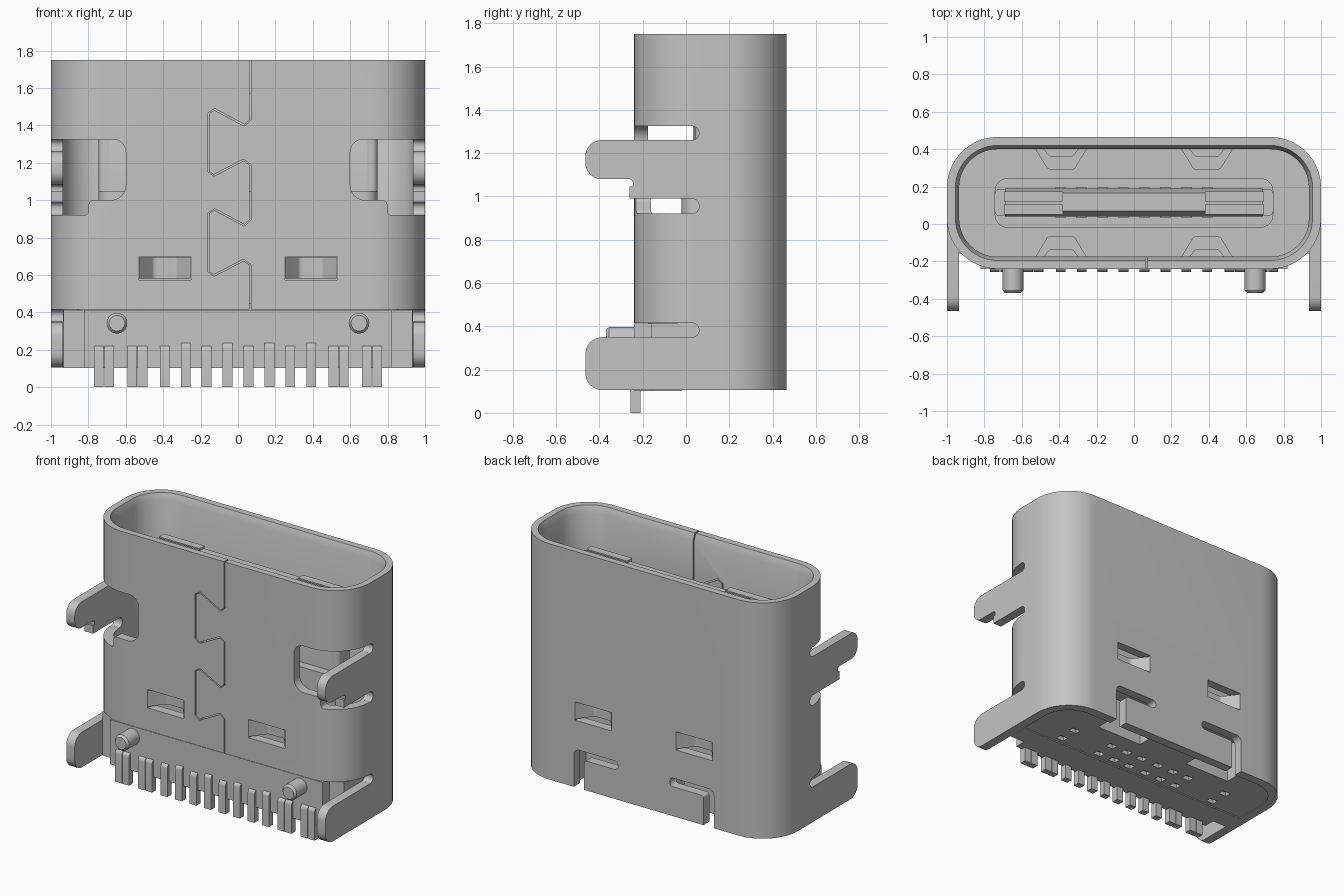
import bpy, bmesh, math
from mathutils import Vector

if "Cube" in bpy.data.objects:
    bpy.data.objects.remove(bpy.data.objects["Cube"])

grey = bpy.data.materials.new("plain_grey")
grey.use_nodes = True
GREY = (0.55, 0.55, 0.55, 1)
grey.diffuse_color = GREY
grey.node_tree.nodes["Principled BSDF"].inputs["Base Color"].default_value = GREY

FRONT, BACK, WALL, TOP, BOTTOM = -0.24, 0.465, 0.065, 1.75, 0.105
MID = (FRONT + BACK) / 2


def rounded(points, steps=8):
    """Turn corners given as (a, b, radius) into arcs."""
    out = []
    for i, pt in enumerate(points):
        p = Vector(pt[:2])
        if len(pt) < 3:
            out.append(p)
            continue
        u = (Vector(points[i - 1][:2]) - p).normalized()
        v = (Vector(points[(i + 1) % len(points)][:2]) - p).normalized()
        half, r = u.angle(v) / 2, pt[2]
        c = p + (u + v).normalized() * r / math.sin(half)
        a = p + u * r / math.tan(half) - c
        b = p + v * r / math.tan(half) - c
        sweep = math.pi - 2 * half
        for k in range(steps + 1):
            t = k / steps
            out.append(c + (a * math.sin((1 - t) * sweep) + b * math.sin(t * sweep)) / math.sin(sweep))
    return out


def place(axis, p, h):
    return {"x": (h, p[0], p[1]), "y": (p[0], h, p[1]), "z": (p[0], p[1], h)}[axis]


def finish(name, bm):
    bmesh.ops.recalc_face_normals(bm, faces=bm.faces)
    mesh = bpy.data.meshes.new(name)
    bm.to_mesh(mesh)
    bm.free()
    mesh.materials.append(grey)
    ob = bpy.data.objects.new(name, mesh)
    bpy.context.collection.objects.link(ob)
    return ob


def prism(name, points, axis, lo, hi):
    """Extrude an outline along an axis."""
    bm = bmesh.new()
    face = bm.faces.new([bm.verts.new(place(axis, p, lo)) for p in rounded(points)])
    ext = bmesh.ops.extrude_face_region(bm, geom=[face])
    move = Vector(place(axis, (0, 0), hi - lo))
    bmesh.ops.translate(bm, vec=move, verts=[g for g in ext["geom"] if isinstance(g, bmesh.types.BMVert)])
    return finish(name, bm)


def rect(a0, a1, b0, b1, *r):
    return [(a0, b0, *r), (a1, b0, *r), (a1, b1, *r), (a0, b1, *r)]


def box(name, x0, x1, y0, y1, z0, z1):
    return prism(name, rect(x0, x1, y0, y1), "z", z0, z1)


def cut(ob, cutters):
    for c in cutters:
        c.hide_render = True
        mod = ob.modifiers.new("cut", "BOOLEAN")
        mod.operation, mod.solver, mod.object = "DIFFERENCE", "EXACT", c
    bpy.context.view_layer.update()
    mesh = bpy.data.meshes.new_from_object(ob.evaluated_get(bpy.context.evaluated_depsgraph_get()))
    ob.modifiers.clear()
    ob.data = mesh
    for c in cutters:
        bpy.data.objects.remove(c)


def flip(points, s):
    return [(s * p[0], *p[1:]) for p in points]


def oval(inset):
    return rounded(rect(-1 + inset, 1 - inset, FRONT + inset, BACK - inset, 0.27 - inset), 14)


# Metal shell: a rounded tube with a bevelled mouth
bm = bmesh.new()
rings = [(0, BOTTOM), (0, TOP), (0.045, TOP), (WALL, TOP - 0.05), (WALL, BOTTOM)]
loops = [[bm.verts.new((p.x, p.y, z)) for p in oval(i)] for i, z in rings]
for a, b in zip(loops, loops[1:] + loops[:1]):
    for k in range(len(a)):
        n = (k + 1) % len(a)
        bm.faces.new((a[k], a[n], b[n], b[k]))
shell = finish("shell", bm)

cutters = [box("cut_front", -1.1, 1.1, -0.4, 0.03, 0, 0.415)]
window = [(1.1, 0.92), (0.8, 0.92, 0.02), (0.8, 1.0, 0.03), (0.6, 1.0, 0.08),
          (0.6, 1.325, 0.07), (1.1, 1.325)]
hook = [(0.54, 0), (0.54, 0.37, 0.04), (0.2, 0.37, 0.028), (0.2, 0.31, 0.028),
        (0.46, 0.31, 0.02), (0.46, 0)]
for s in (-1, 1):
    cutters.append(prism("cut_window", flip(window, s), "y", -0.4, 0.03))
    cutters.append(prism("cut_hook", flip(hook, s), "y", 0.3, 0.6))
    for z0, z1 in ((0.35, 0.415), (0.92, 0.99), (1.26, 1.325)):
        slot = [(-0.1, z0), (0.06, z0, 0.032), (0.06, z1, 0.032), (-0.1, z1)]
        cutters.append(prism("cut_slot", slot, "x", *sorted((s * 0.85, s * 1.1))))
    for y0, y1 in ((-0.4, -0.1), (0.3, 0.6)):
        cutters.append(box("cut_spring", s * 0.39 - 0.14, s * 0.39 + 0.14, y0, y1, 0.572, 0.7))

# Dovetail seam down the front wall
seam = [(0.065, TOP + 0.02)]
for z in (1.4, 0.865):
    seam += [(0.065, z + 0.03), (0.035, z), (-0.125, z + 0.085), (-0.16, z + 0.065),
             (-0.16, z - 0.245), (-0.13, z - 0.268), (0.03, z - 0.185), (0.065, z - 0.21)]
seam = [Vector(p) for p in seam + [(0.065, 0.39)]]
left, right = [], []
for i, p in enumerate(seam):
    t = (seam[min(i + 1, len(seam) - 1)] - seam[max(i - 1, 0)]).normalized()
    n = Vector((t.y, -t.x)) * 0.004
    left.append(p + n)
    right.append(p - n)
cutters.append(prism("cut_seam", [tuple(p) for p in left + right[::-1]], "y", -0.3, -0.1))
cut(shell, cutters)

# Mounting legs in the plane of the side walls
lower_leg = [(0.035, BOTTOM), (0.035, 0.35), (-0.465, 0.35, 0.08), (-0.465, BOTTOM, 0.08)]
upper_leg = [(0.035, 0.99), (0.035, 1.26), (-0.465, 1.26, 0.075), (-0.465, 1.08, 0.075),
             (-0.245, 1.08, 0.02), (-0.245, 1.045), (-0.262, 1.045), (-0.262, 0.99)]
for s, side in ((-1, "right"), (1, "left")):
    span = sorted((s * 0.935, s * 1.0))
    prism(side + "_lower_leg", lower_leg, "x", *span)
    prism(side + "_upper_leg", upper_leg, "x", *span)

# Bent retention springs inside the wall openings
strip = [(-0.14, 0.465), (-0.06, 0.36, 0.03), (0.06, 0.36, 0.03), (0.14, 0.465),
         (0.14, 0.405), (0.07, 0.29, 0.03), (-0.07, 0.29, 0.03), (-0.14, 0.405)]
for s in (-1, 1):
    prism("back_spring", [(p[0] + s * 0.39, *p[1:]) for p in strip], "z", 0.58, 0.693)
    prism("front_spring", [(p[0] + s * 0.39, 2 * MID - p[1], *p[2:]) for p in strip], "z", 0.58, 0.693)

# Plastic body filling the foot of the shell
body = prism("body", [tuple(p) for p in oval(WALL - 0.001)], "z", 0.11, 0.45)
pockets = [box("cut_recess", *sorted((s * 0.2, s * 0.56)), 0.3, 0.5, 0, 0.38) for s in (-1, 1)]
for x in (-0.65, -0.33, -0.2, -0.07, 0.07, 0.2, 0.33, 0.65):
    for y in (0.03, 0.16):
        pockets.append(box("cut_pocket", x - 0.03, x + 0.03, y - 0.022, y + 0.022, 0, 0.14))
cut(body, pockets)
box("body_front", -0.82, 0.82, FRONT, -0.05, 0.102, 0.413)
box("body_shoulders", -0.932, 0.932, -0.16, -0.02, 0.102, 0.413)

# Locating pegs
for s in (-1, 1):
    bm = bmesh.new()
    r = [(0.055, -0.2), (0.055, -0.355), (0.042, -0.37)]
    peg = [[bm.verts.new((s * 0.647 + q * math.cos(a), y, 0.342 + q * math.sin(a)))
            for a in (k * math.tau / 32 for k in range(32))] for q, y in r]
    for a, b in zip(peg, peg[1:]):
        for k in range(32):
            bm.faces.new((a[k], a[k - 1], b[k - 1], b[k]))
    bm.faces.new(peg[0])
    bm.faces.new(peg[-1])
    finish("peg", bm)

# Solder pins: wide pairs at the ends, single ones between
def pin(x, width, top):
    side = [(-0.256, 0), (-0.256, top, 0.03), (-0.21, top), (-0.21, 0)]
    prism("pin", side, "x", x - width / 2, x + width / 2)


for k in range(8):
    pin((k - 3.5) * 0.112, 0.052, 0.24 if k % 2 else 0.225)
for s in (-1, 1):
    for x in (0.538, 0.716):
        for d in (-0.028, 0.028):
            pin(s * x + d, 0.052, 0.225)

# Tongue with thick base, side bars and contact pads
prism("tongue_base", rect(-0.745, 0.745, -0.02, 0.245, 0.07), "z", 0.4, 1.05)
prism("tongue_core", [(0.04, 1), (0.04, 1.49), (0.07, 1.57), (0.165, 1.57), (0.19, 1.49), (0.19, 1)],
      "x", -0.69, 0.69)
prism("tongue_edges", rect(-0.745, 0.745, 0.042, 0.188, 0.03), "z", 1.0, 1.46)
for s in (-1, 1):
    for y in (0.05, 0.12):
        box("tongue_bar", *sorted((s * 0.38, s * 0.695)), y, y + 0.055, 1.3, 1.585)
for k in range(8):
    x = (k - 3.5) * 0.112
    box("contact_pad", x - 0.027, x + 0.027, 0.032, 0.198, 1.04, 1.45)

# Smooth the curved parts, keep edges sharp
for ob in bpy.context.scene.objects:
    ob.select_set(ob.type == "MESH")
bpy.context.view_layer.objects.active = shell
bpy.ops.object.shade_smooth_by_angle(angle=math.radians(30))
